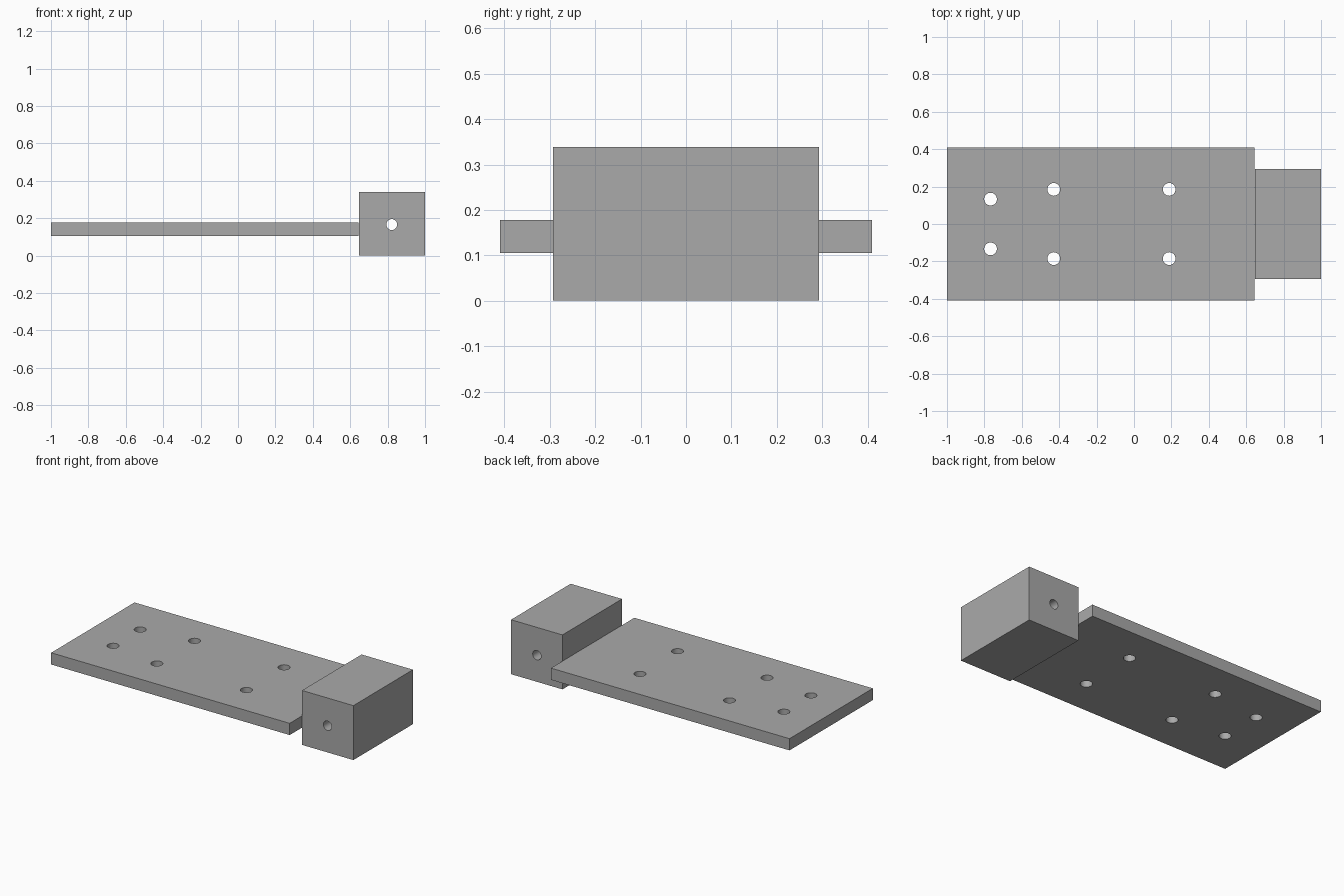
import bpy
import math

cube = bpy.data.objects.get("Cube")
if cube:
    bpy.data.objects.remove(cube, do_unlink=True)

# Plain grey metal
GREY = (0.4, 0.4, 0.4, 1.0)
metal = bpy.data.materials.new("grey_metal")
metal.use_nodes = True
metal.diffuse_color = GREY
metal.node_tree.nodes["Principled BSDF"].inputs["Base Color"].default_value = GREY


def box(name, x0, x1, half_y, z0, z1):
    bpy.ops.mesh.primitive_cube_add(size=1, location=((x0 + x1) / 2, 0, (z0 + z1) / 2))
    obj = bpy.context.object
    obj.name = name
    obj.scale = (x1 - x0, 2 * half_y, z1 - z0)
    bpy.ops.object.transform_apply(location=False, rotation=False, scale=True)
    obj.data.materials.append(metal)
    return obj


def drill(target, name, radius, depth, location, rotation=(0, 0, 0)):
    """Cut a round through-hole with a hidden cylinder."""
    bpy.ops.mesh.primitive_cylinder_add(vertices=48, radius=radius, depth=depth,
                                        location=location, rotation=rotation)
    cutter = bpy.context.object
    cutter.name = name
    cutter.data.materials.append(metal)
    bpy.context.view_layer.objects.active = target
    cut = target.modifiers.new(name, 'BOOLEAN')
    cut.operation = 'DIFFERENCE'
    cut.solver = 'EXACT'
    cut.object = cutter
    bpy.ops.object.modifier_apply(modifier=cut.name)
    bpy.data.objects.remove(cutter, do_unlink=True)


# Flat mounting plate with three mirrored pairs of screw holes
plate = box("mounting_plate", -1.0, 0.643, 0.41, 0.105, 0.178)
for x, y in ((-0.767, 0.133), (-0.429, 0.185), (0.188, 0.185)):
    for side in (-1, 1):
        drill(plate, "screw_hole", 0.034, 0.3, (x, side * y, 0.14))

# End block with a cross bore running front to back
block = box("end_block", 0.646, 1.0, 0.293, 0.0, 0.339)
drill(block, "cross_bore", 0.029, 1.0, (0.822, 0, 0.166), (math.pi / 2, 0, 0))

# Round hole walls, crisp outer edges
for obj in (plate, block):
    bpy.ops.object.select_all(action='DESELECT')
    obj.select_set(True)
    bpy.context.view_layer.objects.active = obj
    bpy.ops.object.shade_smooth_by_angle(angle=math.radians(30))
